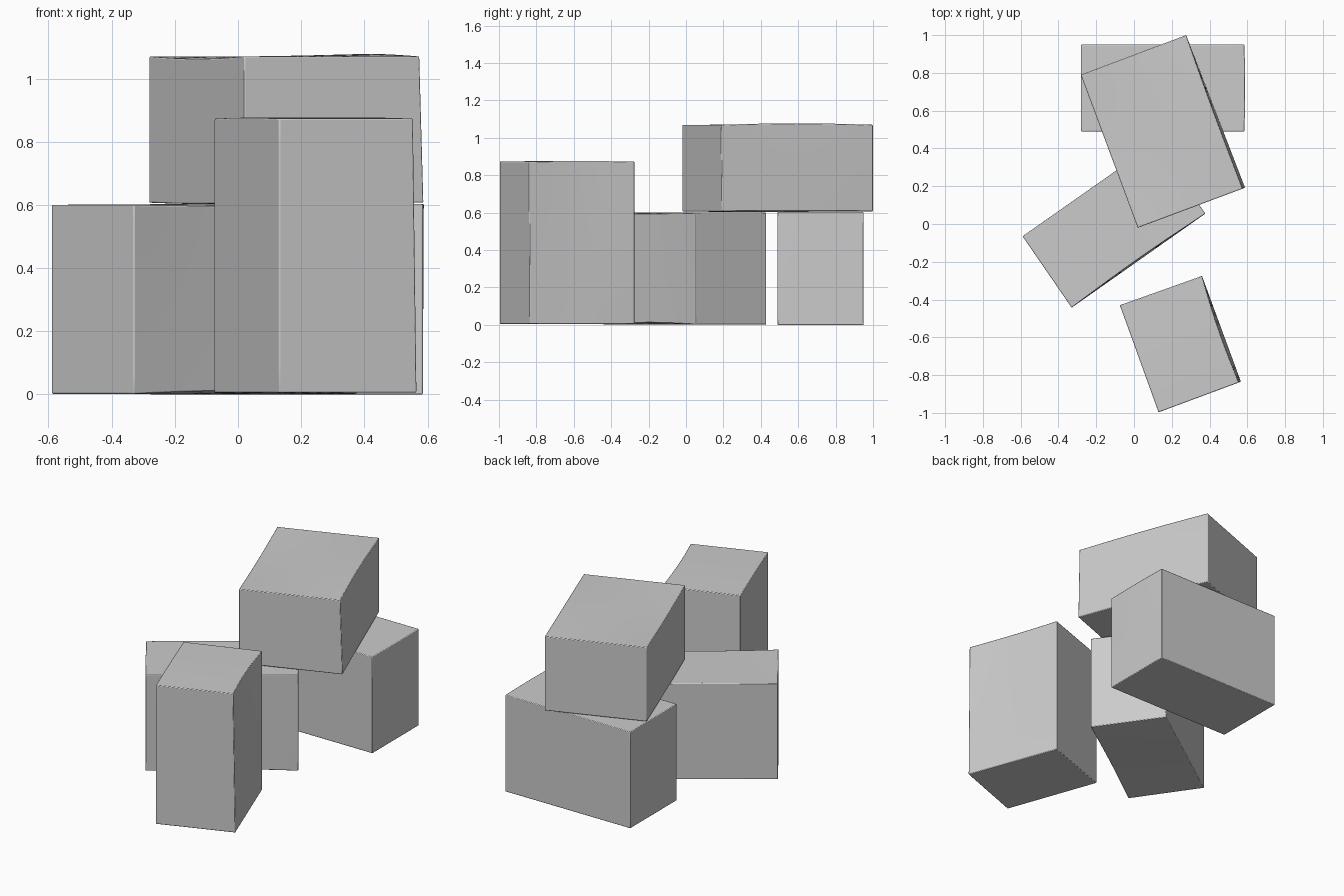
import bpy, bmesh
from math import sin, pi
from mathutils import Vector

if "Cube" in bpy.data.objects:
    bpy.data.objects.remove(bpy.data.objects["Cube"])


def block(name, corners, z0, z1, lean=(0, 0), top=(0, 0), bottom=(0, 0), bow=0.0):
    """Slightly warped box. corners: footprint p0..p3 in order around the base.
    lean: shift of the p2-p3 / p1-p2 walls at the top; top, bottom: sag of the two long sides;
    bow: inward dip of the p2-p3 wall at the top."""
    p0, p1, p2, p3 = [Vector((x, y, 0)) for x, y in corners]
    across = (p3 - p0).normalized()
    along = (p1 - p0).normalized()
    bm = bmesh.new()
    bmesh.ops.create_cube(bm, size=1)
    bmesh.ops.subdivide_edges(bm, edges=bm.edges[:], cuts=9, use_grid_fill=True)
    for vert in bm.verts:
        u, v, w = (c + 0.5 for c in vert.co)
        p = (p0.lerp(p1, u)).lerp(p3.lerp(p2, u), v)
        p -= across * v * w * (lean[0] * u + bow * sin(pi * u))
        p -= along * u * w * v * lean[1]
        wave = sin(pi * u)
        up = z1 + wave * (top[0] * (1 - v) + top[1] * v)
        low = z0 + wave * (bottom[0] * (1 - v) + bottom[1] * v)
        p.z = low + (up - low) * w
        vert.co = p
    bmesh.ops.recalc_face_normals(bm, faces=bm.faces[:])
    mesh = bpy.data.meshes.new(name)
    bm.to_mesh(mesh)
    bm.free()
    ob = bpy.data.objects.new(name, mesh)
    bpy.context.collection.objects.link(ob)
    # softened edges
    bev = ob.modifiers.new("soft_edges", 'BEVEL')
    bev.width = 0.004
    bev.segments = 2
    bev.limit_method = 'ANGLE'
    bev.angle_limit = 0.9
    bpy.ops.object.select_all(action='DESELECT')
    ob.select_set(True)
    bpy.context.view_layer.objects.active = ob
    bpy.ops.object.shade_smooth_by_angle(angle=0.6)
    return ob


# straight block at the back
block("back_block", [(-0.28, 0.95), (-0.28, 0.49), (0.585, 0.49), (0.585, 0.95)],
      0, 0.603, bow=-0.003)
# turned block in the middle
block("middle_block", [(0.115, 0.43), (-0.59, -0.065), (-0.33, -0.443), (0.378, 0.055)],
      0.002, 0.6, bow=0.008, top=(0.002, -0.004), bottom=(0, 0.01))
# tall block at the front
block("front_block", [(-0.075, -0.43), (0.13, -0.997), (0.566, -0.835), (0.36, -0.275)],
      0.006, 0.873, lean=(0.012, 0), bow=0.01, top=(0.003, 0.003))
# block resting on top
block("top_block", [(-0.282, 0.79), (0.02, -0.02), (0.588, 0.192), (0.276, 1.0)],
      0.607, 1.07, lean=(0.014, 0), bow=0.004, top=(-0.008, 0.008), bottom=(-0.004, 0.003))
